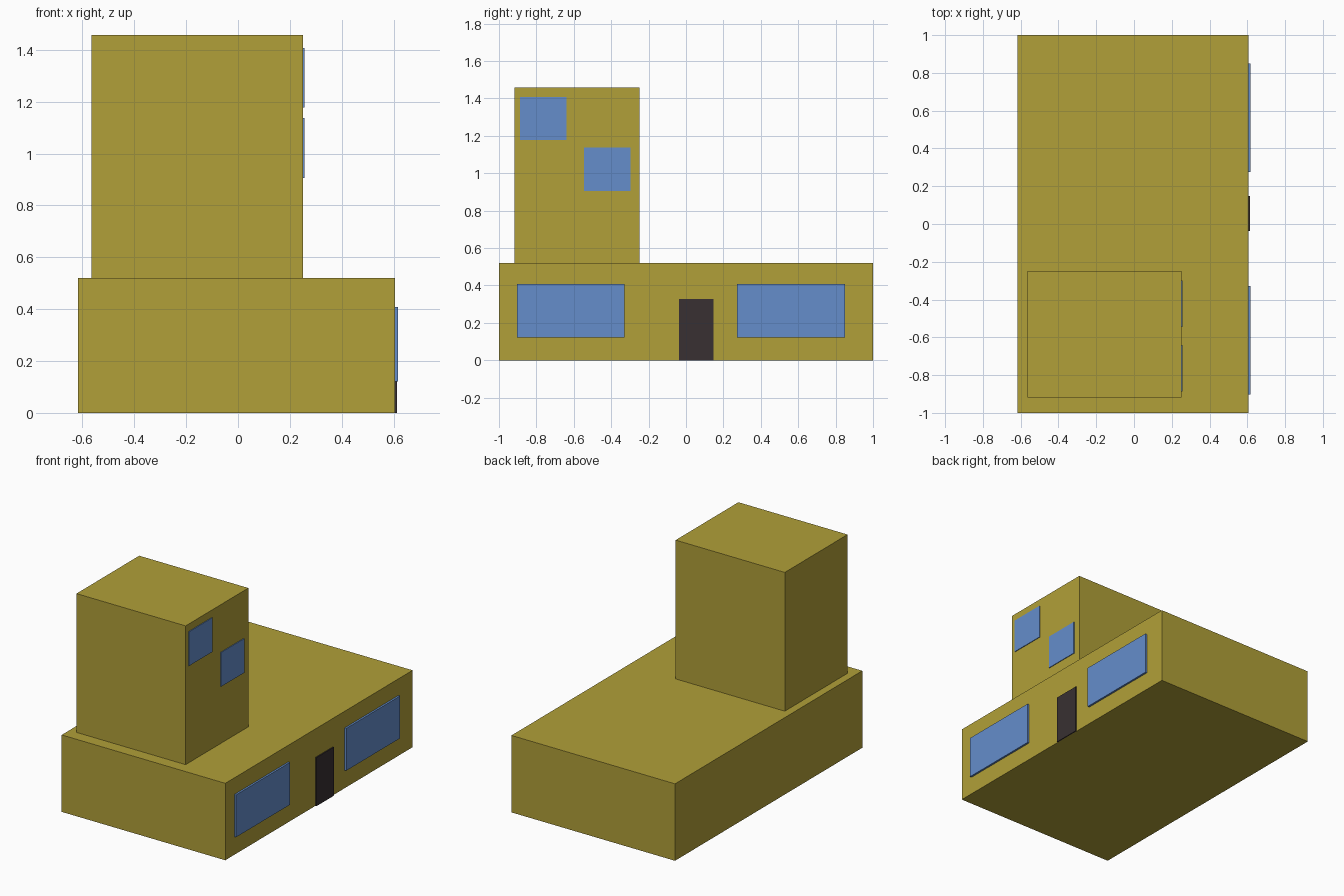
import bpy

if "Cube" in bpy.data.objects:
    bpy.data.objects.remove(bpy.data.objects["Cube"])


def material(name, rgb):
    m = bpy.data.materials.new(name)
    m.diffuse_color = (*rgb, 1)
    m.use_nodes = True
    m.node_tree.nodes["Principled BSDF"].inputs["Base Color"].default_value = m.diffuse_color
    return m


def box(name, x, y, z, mat):
    """Box from (min, max) ranges on each axis."""
    bpy.ops.mesh.primitive_cube_add(size=1)
    o = bpy.context.object
    o.name = name
    o.location = [(r[0] + r[1]) / 2 for r in (x, y, z)]
    o.scale = [r[1] - r[0] for r in (x, y, z)]
    bpy.ops.object.transform_apply(location=True, rotation=False, scale=True)
    o.data.materials.append(mat)
    return o


wall = material("wall", (0.44, 0.35, 0.04))
glass = material("glass", (0.13, 0.27, 0.60))
dark = material("door", (0.04, 0.03, 0.032))

# Building masses
FRONT, TOWER_FRONT = 0.605, 0.251
box("main_block", (-0.618, FRONT), (-1, 1), (0, 0.52), wall)
box("tower", (-0.565, TOWER_FRONT), (-0.918, -0.248), (0.52, 1.458), wall)

# Wide ground-floor windows
for i, y in enumerate((-0.903, 0.274)):
    box(f"wide_window_{i + 1}", (FRONT - 0.005, 0.618), (y, y + 0.575), (0.122, 0.408), glass)

# Tower windows, stepped
for i, (y, z) in enumerate(((-0.887, 1.177), (-0.545, 0.906))):
    box(f"tower_window_{i + 1}", (TOWER_FRONT - 0.005, 0.256), (y, y + 0.247), (z, z + 0.231), glass)

# Door
box("door", (FRONT - 0.005, 0.613), (-0.037, 0.148), (0, 0.328), dark)
